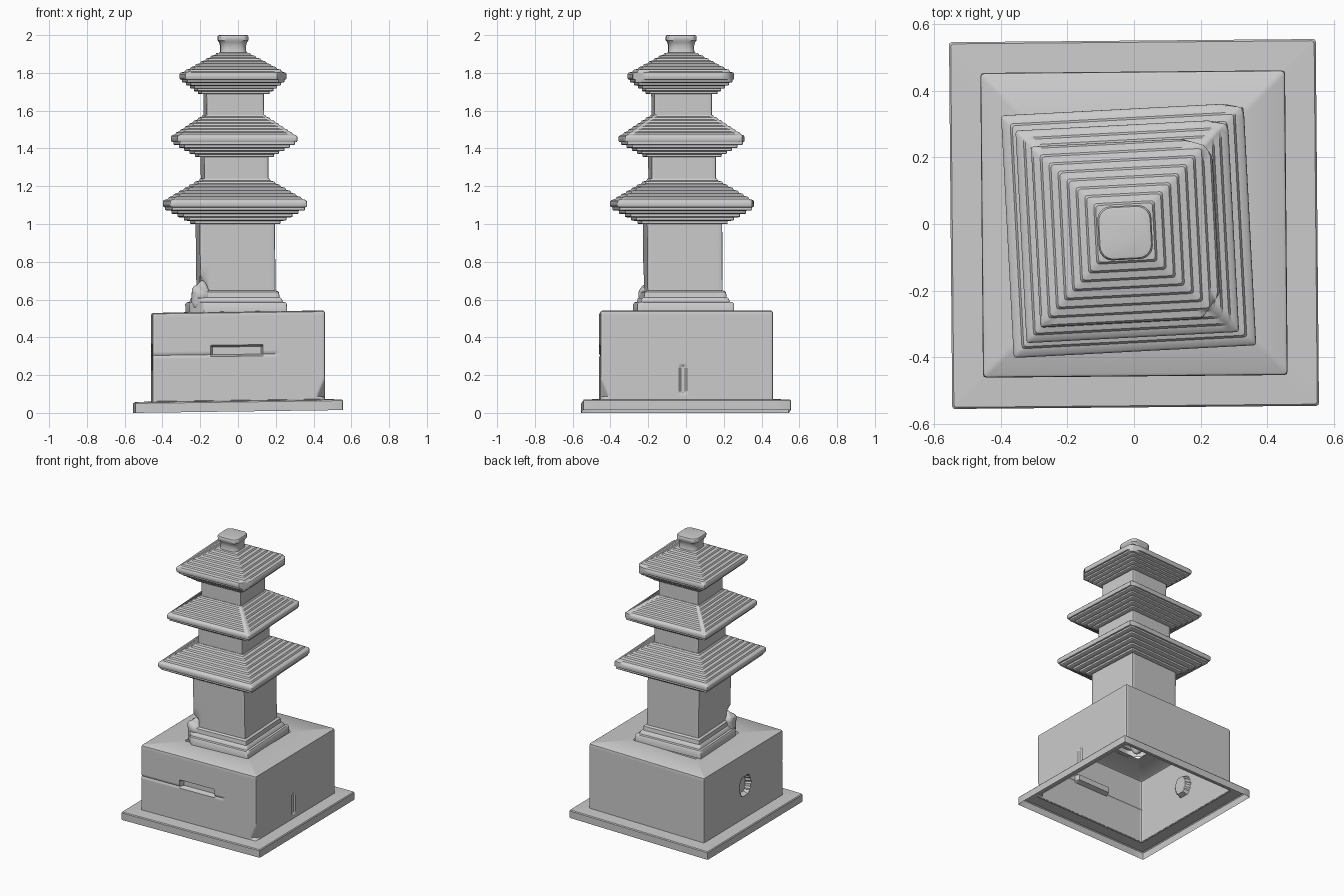
import bpy, bmesh, math
from mathutils import Vector

if "Cube" in bpy.data.objects:
    bpy.data.objects.remove(bpy.data.objects["Cube"])

TWIST = math.radians(3)      # the tower stands slightly turned on its base
BASE_TWIST = math.radians(0.5)


def square_ring(h, r, n, arc):
    """Square outline with half-width h, corner radius r, n segments per side."""
    pts = []
    for k in range(4):
        side = [(h, -(h - r) + 2 * (h - r) * i / n) for i in range(n)]
        corner = [(h - r + r * math.cos(a), h - r + r * math.sin(a))
                  for a in [j * math.pi / 2 / arc for j in range(arc)]]
        for x, y in side + corner:
            for _ in range(k):
                x, y = -y, x
            pts.append((x, y))
    return pts


def finish(bm, name):
    bmesh.ops.recalc_face_normals(bm, faces=bm.faces)
    me = bpy.data.meshes.new(name)
    bm.to_mesh(me)
    bm.free()
    ob = bpy.data.objects.new(name, me)
    bpy.context.collection.objects.link(ob)
    bpy.ops.object.select_all(action='DESELECT')
    bpy.context.view_layer.objects.active = ob
    ob.select_set(True)
    bpy.ops.object.shade_smooth_by_angle(angle=math.radians(38))
    return ob


def shell(name, profile, place, r=0.008, n=16, arc=2, cap=False):
    """Open shell through square rings (half-width, z); place() positions and wears points."""
    bm = bmesh.new()
    rings = [[bm.verts.new(place(Vector((x, y, z)))) for x, y in square_ring(h, r, n, arc)]
             for h, z in profile]
    for a, b in zip(rings, rings[1:]):
        for i in range(len(a)):
            j = (i + 1) % len(a)
            bm.faces.new((a[i], a[j], b[j], b[i]))
    if cap:
        bm.faces.new(rings[-1])
    return finish(bm, name)


def turn(p, a):
    c, s = math.cos(a), math.sin(a)
    return Vector((c * p.x - s * p.y, s * p.x + c * p.y, p.z))


def chip(p, chips):
    """Broken corners: pull points back onto a cutting line (angle, limit, top z)."""
    for ang, limit, top in chips:
        if p.z < top:
            d = Vector((math.cos(math.radians(ang)), math.sin(math.radians(ang)), 0))
            over = p.dot(d) - limit
            if over > 0:
                p -= d * over
    return p


def on_base(p):
    x, y, z = p
    # long slot in front, ragged hollow on the left, fine seams
    if 0.1 < z < 0.5:
        if y < -0.44:
            if -0.14 < x < 0.12 and 0.305 < z < 0.35:
                p.y += 0.035
            elif abs(z - 0.31) < 0.008 and x < 0.2:
                p.y += 0.006
        if x < -0.44 and ((y + 0.02) / 0.06) ** 2 + ((z - 0.3) / 0.07) ** 2 < 1:
            p.x += 0.035
        if x > 0.44 and abs(y + 0.02) < 0.012 and z < 0.24:
            p.x -= 0.008
    p = turn(p, BASE_TWIST)
    p.z += 0.0136 * p.x                     # base leans a little
    if 0.07 < z < 0.5:
        p = chip(p, [(-45, 0.59 + 0.3 * z, 0.2)])
    return p


def on_tower(chips=()):
    def place(p):
        q = turn(p, TWIST)
        q += Vector((-0.01 - 0.012 * (p.z - 0.6), -0.015 - 0.008 * (p.z - 0.6), 0))
        return chip(q, chips)
    return place


# hollow base, open underneath
def slab_place(p):
    p = turn(p, BASE_TWIST)
    p.z += 0.0136 * p.x + 0.0075
    return p


shell("base_slab", [(0.55, 0), (0.55, 0.05), (0.545, 0.056), (0.455, 0.06)], slab_place)
levels = [0.06] + [0.08 + 0.01 * i for i in range(45)]
shell("base_block", [(0.457, z) for z in levels] + [(0.455, 0.53), (0.448, 0.535), (0.25, 0.537)],
      on_base, r=0.01, n=90)

# stepped pedestal with a broken front left corner
shell("pedestal", [(0.257, 0.533), (0.257, 0.575), (0.25, 0.585), (0.236, 0.588), (0.23, 0.605),
                   (0.22, 0.612), (0.216, 0.64), (0.208, 0.646), (0.195, 0.648)],
      on_tower([(225, 0.325, 1)]), n=24)

# storeys
body_chip = [(225, 0.265, 0.69)]
for name, h, z0, z1, chips in (("lower_body", 0.2, 0.645, 1.0, body_chip),
                               ("middle_body", 0.171, 1.235, 1.357, ()),
                               ("upper_body", 0.153, 1.575, 1.69, ())):
    shell(name, [(h, z0 + (z1 - z0) * i / 8) for i in range(9)], on_tower(chips), n=20)


def roof_profile(inner, eave, top, z0, ze, ze2, z1):
    """Corbelled underside, thin eave, finely terraced slope."""
    prof = [(inner, z0)]
    steps, start = 5, inner + 0.028
    for i in range(steps):
        h = start + (eave - 0.012 - start) * i / (steps - 1)
        za, zb = (z0 + (ze - z0) * (i + k) / steps for k in (0, 1))
        prof += [(h - 0.004, za), (h, za + 0.003), (h, zb - 0.002)]
    prof += [(eave - 0.003, ze), (eave, ze + 0.006), (eave, ze2 - 0.008), (eave - 0.006, ze2)]
    terraces = 7
    for i in range(1, terraces + 1):
        h = eave - 0.006 + (top - eave + 0.006) * i / terraces
        z = ze2 + (z1 - ze2) * i / terraces
        rise = (z1 - ze2) / terraces
        prof += [(h + 0.006, z - 0.65 * rise), (h, z)]
    return prof


# three roofs with worn back right corners
shell("lower_roof", roof_profile(0.2, 0.364, 0.175, 1.0, 1.09, 1.127, 1.24) + [(0.17, 1.24)],
      on_tower([(78, 0.409, 3)]), n=24)
shell("middle_roof", roof_profile(0.171, 0.319, 0.157, 1.355, 1.435, 1.47, 1.578) + [(0.15, 1.578)],
      on_tower([(75, 0.36, 3)]), n=24)
shell("upper_roof", roof_profile(0.153, 0.271, 0.085, 1.687, 1.765, 1.802, 1.905) + [(0.06, 1.908)],
      on_tower([(37, 0.31, 3), (74, 0.285, 3), (-35, 0.33, 3)]), n=24)

# rounded square finial
shell("finial", [(0.072, 1.9), (0.068, 1.915), (0.067, 1.94), (0.072, 1.962), (0.08, 1.972),
                 (0.081, 1.99), (0.077, 1.998), (0.07, 2.0)],
      on_tower(), r=0.04, n=4, arc=6, cap=True)

# broken lump on the pedestal corner
bm = bmesh.new()
bmesh.ops.create_icosphere(bm, subdivisions=3, radius=1)
for v in bm.verts:
    x, y, z = v.co
    k = 1 + 0.1 * math.sin(4 * x + 1) * math.cos(5 * y) + 0.08 * math.sin(6 * z + 2 * x)
    v.co = Vector((-0.195 + 0.055 * x * k, -0.2 + 0.05 * y * k, 0.615 + 0.08 * z * k))
finish(bm, "broken_lump")
